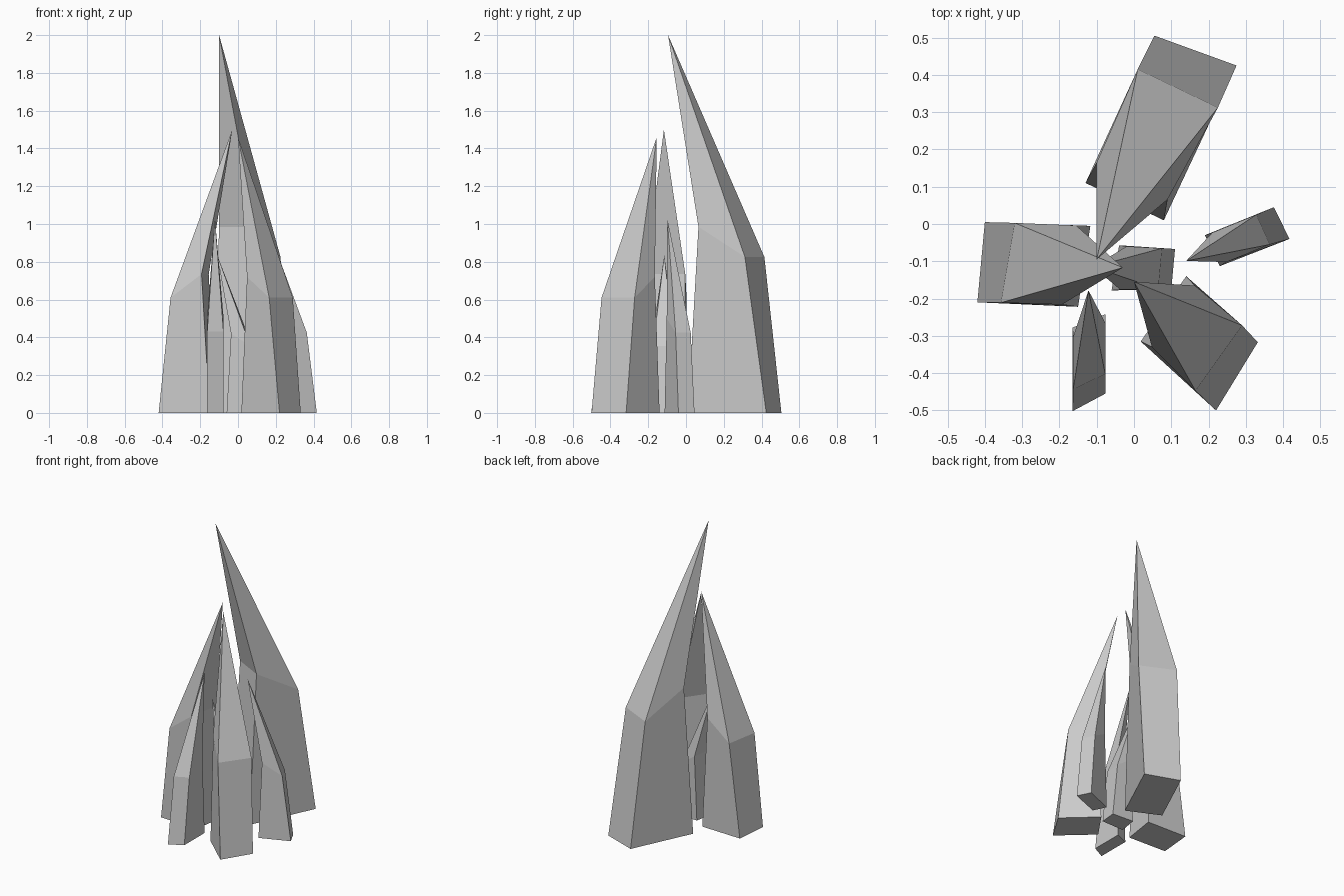
import bpy, bmesh

if "Cube" in bpy.data.objects:
    bpy.data.objects.remove(bpy.data.objects["Cube"])


def shard(name, base, ring, z_outer, z_inner, tip):
    """Four-sided crystal: base and shoulder ring listed outer, outer, inner, inner."""
    bm = bmesh.new()
    heights = (z_outer, z_outer, z_inner, z_inner)
    low = [bm.verts.new((x, y, 0)) for x, y in base]
    mid = [bm.verts.new((x, y, z)) for (x, y), z in zip(ring, heights)]
    top = bm.verts.new(tip)
    bm.faces.new(low)
    for i in range(4):
        j = (i + 1) % 4
        bm.faces.new((low[i], low[j], mid[j], mid[i]))
        bm.faces.new((mid[i], mid[j], top))
    bmesh.ops.recalc_face_normals(bm, faces=bm.faces)
    mesh = bpy.data.meshes.new(name)
    bm.to_mesh(mesh)
    bm.free()
    bpy.context.collection.objects.link(bpy.data.objects.new(name, mesh))


# Tall back crystal
shard("tall_back_crystal",
      [(.055, .505), (.275, .425), (.08, .01), (-.13, .11)],
      [(.01, .415), (.225, .312), (.09, .066), (-.1, .165)],
      .825, .985, (-.1, -.095, 2))

# Left crystal
shard("left_crystal",
      [(-.42, -.21), (-.4, .005), (-.117, -.005), (-.15, -.222)],
      [(-.357, -.211), (-.32, .003), (-.155, -.004), (-.193, -.216)],
      .61, .735, (-.03, -.117, 1.5))

# Front right crystal
shard("front_right_crystal",
      [(.332, -.317), (.22, -.5), (.018, -.315), (.14, -.14)],
      [(.29, -.272), (.165, -.447), (.048, -.33), (.163, -.165)],
      .61, .72, (0, -.155, 1.46))

# Small front crystal
shard("small_front_crystal",
      [(-.165, -.502), (-.077, -.455), (-.077, -.242), (-.165, -.278)],
      [(-.163, -.443), (-.077, -.402), (-.077, -.265), (-.163, -.302)],
      .43, .51, (-.122, -.178, 1.03))

# Small right crystal
shard("small_right_crystal",
      [(.375, .045), (.417, -.04), (.23, -.113), (.19, -.03)],
      [(.328, .025), (.364, -.055), (.248, -.102), (.21, -.023)],
      .425, .5, (.14, -.099, 1.03))

# Small centre crystal
shard("small_centre_crystal",
      [(.11, -.067), (.1, -.175), (-.06, -.178), (-.04, -.057)],
      [(.075, -.065), (.065, -.174), (-.037, -.176), (-.02, -.06)],
      .355, .42, (-.11, -.115, .835))
